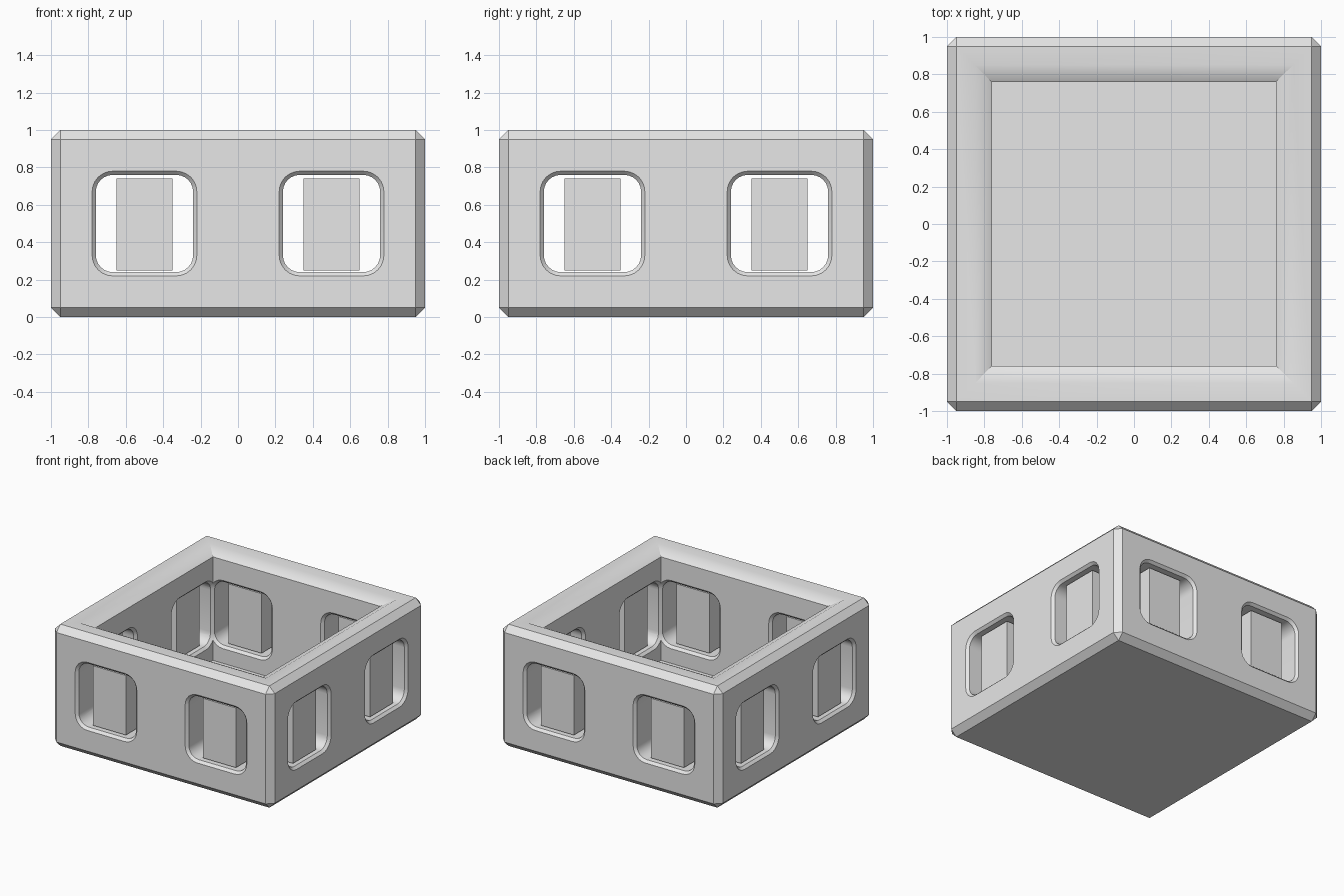
import bpy, bmesh, math
from mathutils import Matrix, Vector

if "Cube" in bpy.data.objects:
    bpy.data.objects.remove(bpy.data.objects["Cube"])

grey = bpy.data.materials.new("plain grey")
grey.diffuse_color = (0.8, 0.8, 0.8, 1)
grey.use_nodes = True
grey.node_tree.nodes["Principled BSDF"].inputs["Base Color"].default_value = grey.diffuse_color


def make_object(name, bm):
    bmesh.ops.recalc_face_normals(bm, faces=bm.faces)
    mesh = bpy.data.meshes.new(name)
    bm.to_mesh(mesh)
    bm.free()
    mesh.materials.append(grey)
    obj = bpy.data.objects.new(name, mesh)
    bpy.context.collection.objects.link(obj)
    return obj


def add_box(bm, center, size):
    mat = Matrix.Translation(center) @ Matrix.Diagonal((*size, 1))
    return bmesh.ops.create_cube(bm, size=1, matrix=mat)["verts"]


def rounded_square(half, radius, steps=6):
    pts = []
    for q, (sx, sz) in enumerate([(1, 1), (-1, 1), (-1, -1), (1, -1)]):
        for i in range(steps + 1):
            a = math.radians(90 * (q + i / steps))
            pts.append((sx * (half - radius) + radius * math.cos(a),
                        sz * (half - radius) + radius * math.sin(a)))
    return pts


def loft(bm, rings):
    loops = [[bm.verts.new(p) for p in ring] for ring in rings]
    for a, b in zip(loops, loops[1:]):
        for i in range(len(a)):
            j = (i + 1) % len(a)
            bm.faces.new((a[i], a[j], b[j], b[i]))
    bm.faces.new(loops[0])
    bm.faces.new(loops[-1])


# Open tray: chamfered block with a square cavity and a chamfered inner rim
bm = bmesh.new()
add_box(bm, (0, 0, 0.5), (2, 2, 1))
bmesh.ops.bevel(bm, geom=bm.edges[:], offset=0.05, segments=1, affect='EDGES')
top = max(bm.faces, key=lambda f: f.calc_center_median().z)
bmesh.ops.inset_region(bm, faces=[top], thickness=0.14)
for half, z in ((0.76, 0.95), (0.76, 0.10)):
    out = bmesh.ops.extrude_discrete_faces(bm, faces=[top])
    top = out["faces"][0]
    for v in top.verts:
        v.co = Vector((math.copysign(half, v.co.x), math.copysign(half, v.co.y), z))
bmesh.ops.remove_doubles(bm, verts=bm.verts[:], dist=1e-5)
tray = make_object("tray", bm)

# Two flared, rounded window openings through each wall
bpy.context.view_layer.objects.active = tray
tray.select_set(True)
for k in range(4):
    bm = bmesh.new()
    for x in (-0.5, 0.5):
        rings = []
        for y, half, radius in ((-1.02, 0.30, 0.13), (-0.98, 0.26, 0.09),
                                (-0.78, 0.26, 0.09), (-0.755, 0.285, 0.115)):
            rings.append([(x + u, y, 0.5 + w) for u, w in rounded_square(half, radius)])
        loft(bm, rings)
    bm.transform(Matrix.Rotation(k * math.pi / 2, 4, 'Z'))
    cutter = make_object("window_cutter", bm)
    cutter.hide_render = True
    mod = tray.modifiers.new("windows", 'BOOLEAN')
    mod.operation, mod.solver, mod.object = 'DIFFERENCE', 'EXACT', cutter
    bpy.ops.object.modifier_apply(modifier=mod.name)
    bpy.data.objects.remove(cutter)
bpy.ops.object.shade_smooth_by_angle(angle=math.radians(30))

# Rectangular block standing in the middle of every window
bm = bmesh.new()
for k in range(4):
    turn = Matrix.Rotation(k * math.pi / 2, 4, 'Z')
    for x in (-0.5, 0.5):
        verts = add_box(bm, (x, -0.88, 0.495), (0.30, 0.15, 0.49))
        bmesh.ops.transform(bm, matrix=turn, verts=verts)
make_object("window_blocks", bm)
